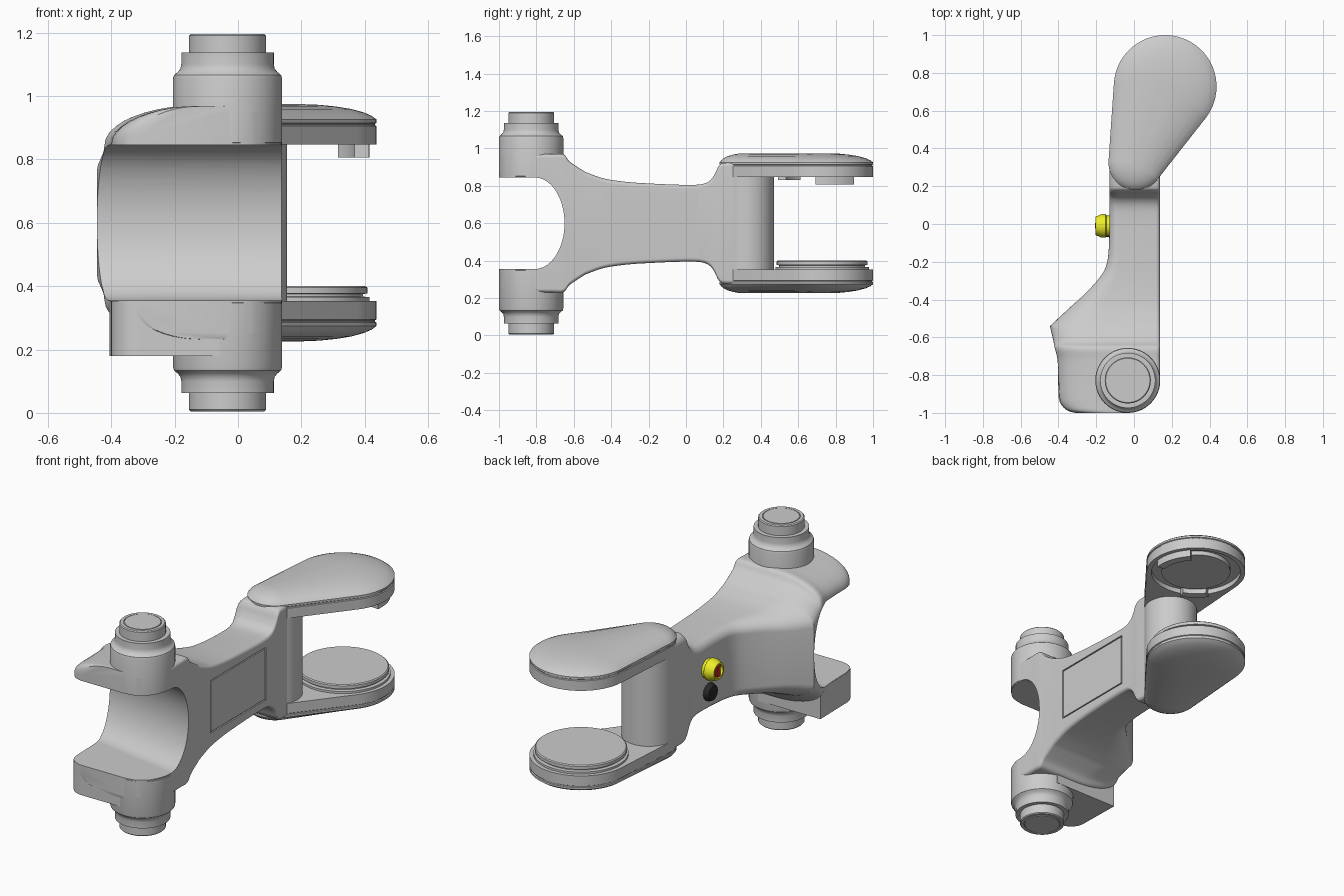
import bpy, bmesh
from math import sin, cos, pi, sqrt, atan2, acos, radians
from mathutils import Vector

if "Cube" in bpy.data.objects:
    bpy.data.objects.remove(bpy.data.objects["Cube"])

PIVOT = (-0.033, -0.828)
WHEEL = (0.165, 0.728)
POST = (0.01, 0.325)


def flip(p):
    return (p[0], p[1], 1.2 - p[2])


def skin(name, rings, mirror=False, color=None, angle=35):
    """Join rings of equal point count into a capped solid."""
    bm = bmesh.new()
    loops = [[bm.verts.new(flip(p) if mirror else p) for p in r] for r in rings]
    n = len(loops[0])
    for a, b in zip(loops, loops[1:]):
        for i in range(n):
            j = (i + 1) % n
            bm.faces.new((a[i], a[j], b[j], b[i]))
    bm.faces.new(loops[0][::-1])
    bm.faces.new(loops[-1])
    bmesh.ops.recalc_face_normals(bm, faces=bm.faces)
    me = bpy.data.meshes.new(name)
    bm.to_mesh(me)
    bm.free()
    ob = bpy.data.objects.new(name, me)
    bpy.context.collection.objects.link(ob)
    if color:
        mat = bpy.data.materials.new(name + "_color")
        mat.diffuse_color = (*color, 1)
        mat.use_nodes = True
        mat.node_tree.nodes["Principled BSDF"].inputs["Base Color"].default_value = mat.diffuse_color
        me.materials.append(mat)
    smooth(ob, angle)
    return ob


def smooth(ob, angle=35):
    bpy.ops.object.select_all(action='DESELECT')
    ob.select_set(True)
    bpy.context.view_layer.objects.active = ob
    bpy.ops.object.shade_smooth_by_angle(angle=radians(angle))


def lathe(name, center, profile, mirror=False, n=64, axis='Z', color=None):
    """Turn (radius, height) pairs about a z or x axis."""
    rings = []
    for r, h in profile:
        c = [(r * cos(2 * pi * i / n), r * sin(2 * pi * i / n)) for i in range(n)]
        if axis == 'Z':
            rings.append([(center[0] + u, center[1] + v, h) for u, v in c])
        else:
            rings.append([(h, center[0] + u, center[1] + v) for u, v in c])
    return skin(name, rings, mirror, color)


def prism(name, outline, z0, z1):
    return skin(name, [[(x, y, z) for x, y in outline] for z in (z0, z1)])


def box(name, x, y, z, color=None):
    pts = [(y[0], z[0]), (y[1], z[0]), (y[1], z[1]), (y[0], z[1])]
    return skin(name, [[(xx, *p) for p in pts] for xx in x], color=color)


def cut(ob, cutter):
    cutter.hide_render = True
    m = ob.modifiers.new("cut", 'BOOLEAN')
    m.operation, m.solver, m.object = 'DIFFERENCE', 'EXACT', cutter
    bpy.context.view_layer.objects.active = ob
    bpy.ops.object.modifier_apply(modifier=m.name)
    bpy.data.objects.remove(cutter)
    smooth(ob)


def catmull(pts, k):
    P = [Vector(p) for p in pts]
    P = [P[0]] + P + [P[-1]]
    out = []
    for a, b, c, d in zip(P, P[1:], P[2:], P[3:]):
        for i in range(k):
            t = i / k
            out.append(0.5 * (2 * b + (c - a) * t + (2 * a - 5 * b + 4 * c - d) * t * t
                              + (3 * b - a - 3 * c + d) * t ** 3))
    return out + [P[-1]]


# main arm: loft of rounded sections (y, left x, right x, half height, left corner rx, rz)
stations = [
    (-1.0, -.31, -.03, .368, .20, .09), (-.985, -.355, .038, .368, .22, .10),
    (-.95, -.385, .086, .368, .26, .11), (-.9, -.398, .118, .37, .29, .12),
    (-.83, -.40, .137, .37, .30, .12), (-.72, -.405, .137, .37, .30, .12),
    (-.655, -.42, .137, .368, .30, .12), (-.62, -.427, .137, .328, .28, .12),
    (-.54, -.445, .137, .275, .24, .11), (-.45, -.348, .137, .242, .18, .09),
    (-.36, -.25, .137, .226, .12, .07), (-.27, -.172, .137, .217, .08, .06),
    (-.2, -.142, .137, .213, .06, .05), (-.1, -.132, .137, .208, .05, .05),
    (.02, -.131, .137, .205, .05, .05), (.09, -.131, .137, .21, .05, .05),
    (.13, -.131, .137, .23, .05, .05), (.155, -.131, .137, .265, .05, .05),
    (.175, -.131, .137, .305, .05, .05), (.205, -.131, .137, .323, .05, .05),
    (.32, -.131, .137, .323, .05, .05)]


def section(s):
    y, xl, xr, h, rx, rz = s
    r = 0.02
    ring = []
    for cx, cz, ax, az, start in ((xr - r, h - r, r, r, 0), (xl + rx, h - rz, rx, rz, 90),
                                  (xl + rx, rz - h, rx, rz, 180), (xr - r, r - h, r, r, 270)):
        for i in range(11):
            t = radians(start + 9 * i)
            ring.append((cx + ax * cos(t), y, 0.6 + cz + az * sin(t)))
    return ring


lin = catmull(stations[:9], 5)[:-1] + catmull(stations[8:], 5)
arm = skin("main_arm", [section(s) for s in lin])

# fork opening, a slightly slanted trough
trough = [(-1.3, .355)] + [(-.81 + .16 * cos(t), .6 + .245 * sin(t))
                           for t in (radians(-90 + 5 * i) for i in range(37))] + [(-1.3, .845)]
cut(arm, skin("trough_cutter", [[(x, y + dy, z) for y, z in trough]
                                for x, dy in ((-.7, .158), (.4, -.049))]))

# side panel set in a thin groove
cut(arm, box("panel_cutter", (.129, .2), (-.45, .06), (.447, .753)))
box("side_panel", (.12, .1365), (-.443, .053), (.454, .746))

# square block under the lower fork
corner = [(-.31 + .09 * cos(t), -.908 + .09 * sin(t)) for t in
          (radians(180 + 9 * i) for i in range(11))]
prism("lower_fork_block", [(-.405, -.655)] + corner + [(-.033, -.998), (.0, -.9), (.0, -.655)],
      .18, .353)

# stepped pivots, post ends and plates, mirrored top and bottom
R1, R2 = WHEEL + (0.272,), POST + (0.145,)


def hull(d, z, n=40):
    ax, ay, ra = R1
    bx, by, rb = R2
    dx, dy = ax - bx, ay - by
    phi, beta = atan2(dy, dx), acos((rb - ra) / sqrt(dx * dx + dy * dy))
    ring = []
    for cx, cy, r, a0, a1 in ((ax, ay, ra - d, phi - beta, phi + beta),
                              (bx, by, rb - d * .55, phi + beta, phi + 2 * pi - beta)):
        for i in range(n + 1):
            t = a0 + (a1 - a0) * i / n
            ring.append((cx + r * cos(t), cy + r * sin(t), z))
    return ring


plate_steps = [(0, .847), (0, .905), (.005, .908), (.005, .912), (0, .915), (0, .926),
               (.015, .937), (.04, .948), (.08, .959), (.13, .967), (.18, .972), (.23, .974)]
pivot_steps = [(.165, .85), (.172, .853), (.172, 1.055), (.169, 1.066), (.158, 1.075),
               (.149, 1.085), (.146, 1.1), (.146, 1.137), (.122, 1.137), (.122, 1.19),
               (.117, 1.195), (.1, 1.195), (.1, 1.19), (.096, 1.19), (.096, 1.196)]
for tag, m in (("upper", False), ("lower", True)):
    lathe(tag + "_pivot", PIVOT, pivot_steps, m)
    plate = skin(tag + "_plate", [hull(d, z) for d, z in plate_steps], m)
    if not m:
        cut(plate, lathe("recess_cutter", WHEEL, [(.245, .8), (.245, .875)]))

# round post between the plates
lathe("post", POST, [(.145, .33), (.145, .87)])

# contact disc on the lower plate, cover disc and clips under the upper plate
lathe("lower_disc", WHEEL, [(.25, .35), (.25, .365), (.23, .367), (.23, .375), (.243, .377),
                            (.243, .395), (.237, .4)])
lathe("upper_disc", WHEEL, [(.19, .85), (.19, .9)])


def clip(name, a0, a1, z):
    ang = [radians(a0 + (a1 - a0) * i / 12) for i in range(13)]
    pts = [(.25, t) for t in ang] + [(.205, t) for t in reversed(ang)]
    prism(name, [(WHEEL[0] + r * cos(t), WHEEL[1] + r * sin(t)) for r, t in pts], z, .9)


clip("long_clip", -8, 43, .806)
clip("short_clip", -146, -110, .83)

# push button: yellow collar, red knob; black socket below it
Y = (.85, .85, .02)
lathe("button_collar", (-.01, .65), [(.055, -.12), (.055, -.145), (.062, -.15), (.062, -.172),
      (.048, -.205), (.038, -.205), (.036, -.18)], axis='X', n=40, color=Y)
lathe("button_knob", (-.01, .65), [(.034, -.17), (.034, -.19), (.028, -.195)], axis='X', n=32,
      color=(.6, .02, .02))
box("button_grip", (-.17, -.206), (-.024, .004), (.62, .68), color=(.6, .02, .02))
lathe("socket", (-.02, .51), [(.05, -.12), (.05, -.15), (.042, -.162)], axis='X', n=12,
      color=(.02, .02, .02))
